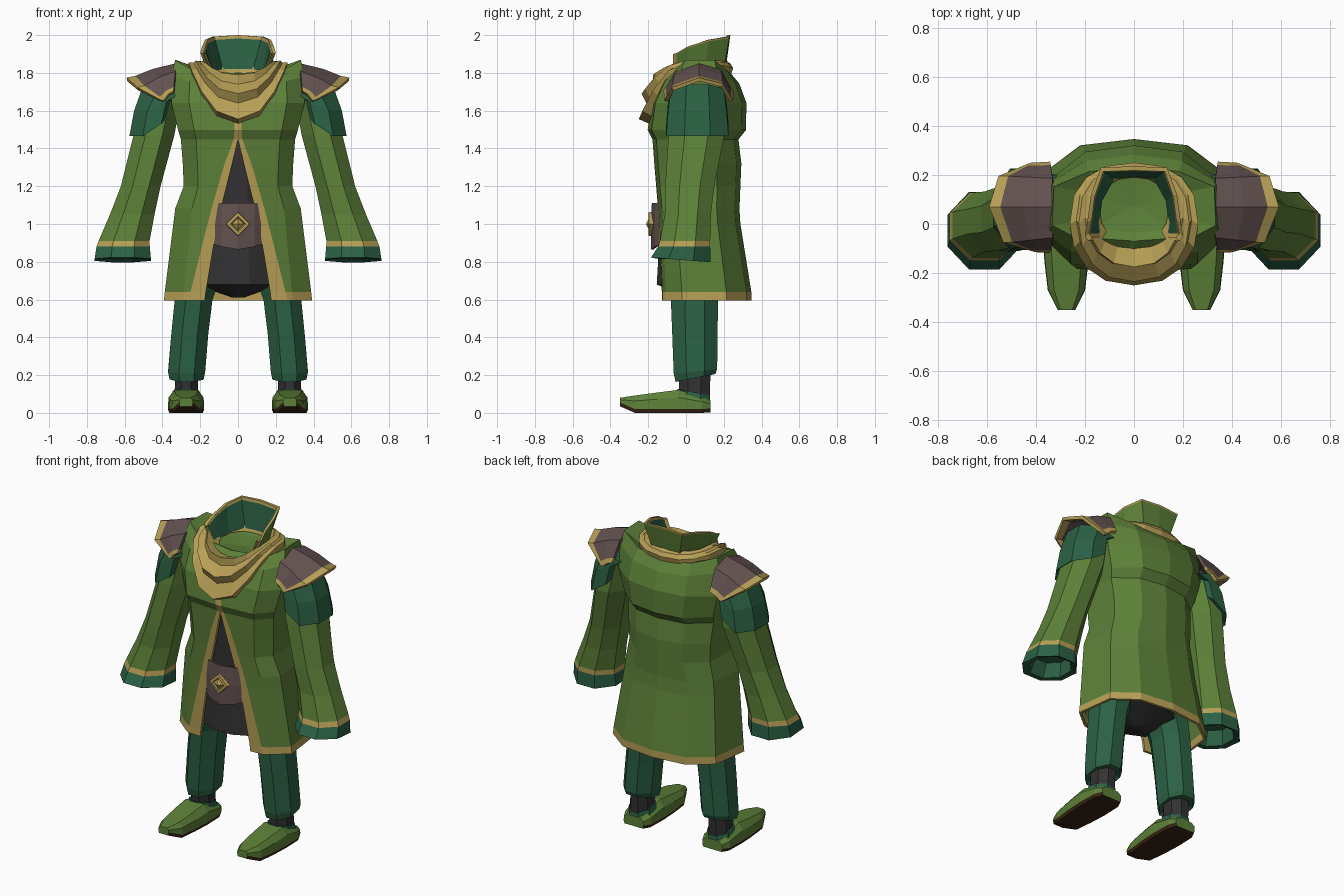
import bpy, bmesh, math
from mathutils import Vector

if "Cube" in bpy.data.objects:
    bpy.data.objects.remove(bpy.data.objects["Cube"])


def material(name, rgb):
    m = bpy.data.materials.new(name)
    m.diffuse_color = (*rgb, 1)
    m.use_nodes = True
    m.node_tree.nodes["Principled BSDF"].inputs["Base Color"].default_value = m.diffuse_color
    return m


GREEN = material("leaf green", (0.108, 0.218, 0.040))
TEAL = material("dark teal", (0.024, 0.118, 0.058))
GOLD = material("gold", (0.47, 0.345, 0.092))
BROWN = material("dusky brown", (0.125, 0.084, 0.080))
DARK = material("charcoal", (0.033, 0.031, 0.033))
SOLE = material("dark sole", (0.040, 0.017, 0.007))


def loft(name, rows, mats, rule=lambda i, j: 0, closed=True, cap0=None, cap1=None,
         mirror=False, solid=0):
    """Skin rows of points; rule(row, column) picks the material slot."""
    bm = bmesh.new()
    vs = [[bm.verts.new(p) for p in r] for r in rows]
    n = len(rows[0])
    for i in range(len(rows) - 1):
        for j in range(n if closed else n - 1):
            k = (j + 1) % n
            f = bm.faces.new((vs[i][j], vs[i][k], vs[i + 1][k], vs[i + 1][j]))
            f.material_index = rule(i, j)
    for ring_, slot in ((vs[0], cap0), (vs[-1], cap1)):
        if slot is not None:
            bm.faces.new(ring_).material_index = slot
    bmesh.ops.remove_doubles(bm, verts=bm.verts, dist=1e-4)
    bmesh.ops.recalc_face_normals(bm, faces=bm.faces)
    me = bpy.data.meshes.new(name)
    bm.to_mesh(me)
    bm.free()
    for m in mats:
        me.materials.append(m)
    ob = bpy.data.objects.new(name, me)
    bpy.context.collection.objects.link(ob)
    if mirror:
        ob.modifiers.new("mirror", 'MIRROR')
    if solid:
        s = ob.modifiers.new("thickness", 'SOLIDIFY')
        s.thickness, s.offset = solid, 0
    return ob


def ring(c, rx, ry, n=8, tilt=0, tilt_y=0, lift=0):
    """Near-horizontal ring; tilts lift the +x or +y side, lift raises the inner side."""
    pts, s = [], 1 / math.cos(math.pi / n)
    for k in range(n):
        a = (k + 0.5) * math.tau / n
        x, y = rx * s * math.cos(a), ry * s * math.sin(a)
        pts.append((c[0] + x, c[1] + y, c[2] + tilt * x + tilt_y * y + lift * max(0, .46 - c[0] - x)))
    return pts


def lerp(a, b, t):
    return a + (b - a) * t


# Coat: half profile per height, open at the front below the chest, rounder at the back hem
def coat_row(z, hw, yf, yb, w, trim, dz=0):
    back = .92 if z < 1.1 else .98
    return [(w, yf, z), (w + trim, yf + .003, z), (max(.74 * hw, w + trim), yf + .02, z + dz * .3),
            (hw, lerp(yf, yb, .22), z + dz), (hw * back, lerp(yf, yb, .72), z + dz),
            (.56 * hw, yb - .025, z + dz * .3), (0, yb, z)]


coat = [coat_row(*r) for r in (
    (.595, .385, -.12, .338, .175, .085), (.64, .38, -.12, .338, .17, .08),
    (1.0, .335, -.135, .28, .11, .05), (1.08, .325, -.14, .275, .09, .05),
    (1.2, .28, -.15, .28, .06, .045), (1.32, .285, -.16, .285, .03, .04),
    (1.45, .295, -.17, .27, 0, .022), (1.5, .31, -.195, .31, 0, .018),
    (1.64, .345, -.175, .312, 0, .018), (1.74, .345, -.125, .275, 0, .018, .04),
    (1.79, .33, -.07, .235, 0, .018, .07), (1.775, .22, -.04, .2, 0, .018, .01),
    (1.76, 0, .06, .06, 0, 0))]
loft("coat", coat, [GREEN, GOLD], lambda i, j: int(i == 0 or (j == 0 and i < 8)),
     closed=False, mirror=True, solid=.016)

# Tunic under the coat
loft("tunic", [ring((0, .04, .61), .03, .03, 12)] +
     [ring((0, .03, z), rx, ry, 12) for z, rx, ry in
      ((.68, .23, .185), (.9, .2, .172), (1.1, .19, .164), (1.5, .19, .165))],
     [DARK], cap0=0, cap1=0)

# Belt and buckle
belt_x = ((0, -.178, .865), (.085, -.158, .88), (.145, -.116, .90), (.23, -.04, .91))
loft("belt", [[(x, y, z) for x, y, z in belt_x], [(x, y - .003, 1.0) for x, y, z in belt_x],
              [(x, y + .003, 1.11) for x, y, z in belt_x]],
     [BROWN], closed=False, mirror=True, solid=.012)
diamond = [[(r * math.cos(k * math.pi / 2), y, 1 + r * math.sin(k * math.pi / 2)) for k in range(4)]
           for r, y in ((.066, -.17), (.062, -.197), (.040, -.199), (.034, -.192), (.031, -.195), (0, -.212))]
loft("buckle", diamond, [GOLD, BROWN], lambda i, j: int(i == 3))


# Scarf: folded cowl around the neck, drooping at the front
def scarf_row(rx, yb, yf, zb, zs, zf):
    row = []
    for k in range(9):
        a = math.pi * k / 8
        c = math.cos(a)
        flat = math.copysign(abs(c) ** (.8 if c > 0 else 1), c)
        row.append((rx * math.sin(a) ** .85, (yb + yf) / 2 + (yb - yf) / 2 * flat,
                    lerp(zs, zb if c > 0 else zf, c * c)))
    return row


loft("scarf", [scarf_row(*r) for r in (
    (.14, .19, -.08, 1.80, 1.80, 1.765), (.185, .215, -.175, 1.865, 1.865, 1.79),
    (.20, .225, -.175, 1.855, 1.86, 1.74), (.225, .235, -.235, 1.85, 1.865, 1.69),
    (.235, .24, -.21, 1.84, 1.855, 1.64), (.262, .25, -.25, 1.825, 1.855, 1.555),
    (.255, .235, -.17, 1.78, 1.78, 1.52))],
     [GOLD], closed=False, mirror=True)

# Collar: standing U, teal lining, gold rim
low = [(0, .21, 1.82), (.09, .20, 1.82), (.145, .10, 1.81), (.16, 0, 1.80), (.152, -.05, 1.80), (.145, -.065, 1.80)]
top = [(0, .235, 2.0), (.135, .23, 1.992), (.175, .12, 1.975), (.19, .01, 1.94), (.20, -.05, 1.905), (.185, -.07, 1.90)]


def collar_row(t, inset):
    return [Vector(a).lerp(Vector(b), t) - Vector((a[0] * inset * 6, (a[1] - .05) * inset * 6, 0))
            for a, b in zip(low, top)]


loft("collar", [collar_row(0, 0), collar_row(.95, 0), collar_row(1, 0), collar_row(1, .018),
                collar_row(.9, .018), collar_row(0, .018)],
     [GREEN, GOLD, TEAL], lambda i, j: 1 if i in (1, 2, 3) or j == 4 else (0 if i == 0 else 2),
     closed=False, mirror=True)

# Pauldrons: arch swept outward from the shoulder, gold along the free edges
inner = [(.34, -.11, 1.70), (.33, -.05, 1.80), (.33, .07, 1.84), (.33, .18, 1.81), (.34, .245, 1.69)]
outer = [(.40, -.105, 1.65), (.53, -.07, 1.715), (.588, .07, 1.765), (.55, .19, 1.735), (.42, .24, 1.65)]


def pauldron_row(t, h):
    p = [Vector(a).lerp(Vector(b), t) + Vector((0, 0, h)) for a, b in zip(inner, outer)]
    return [p[0], p[0].lerp(p[1], .22)] + p[1:4] + [p[4].lerp(p[3], .22), p[4]]


loft("pauldron", [pauldron_row(*r) for r in ((0, 0), (.45, .006), (.82, -.004), (1, 0))],
     [BROWN, GOLD], lambda i, j: int(i == 2 or j in (0, 5)), closed=False, mirror=True, solid=.02)

# Sleeves: short slanted teal oversleeve, long green sleeve, gold band and hollow teal cuff
loft("oversleeve", [ring((.37, .06, 1.70), .13, .14, tilt=.3), ring((.43, .06, 1.60), .12, .155, lift=.6),
                    ring((.455, .06, 1.465), .12, .165, lift=1.2), ring((.455, .06, 1.48), .10, .14, lift=1.2)],
     [TEAL], cap0=0, mirror=True)
loft("sleeve", [ring((.40, .06, 1.66), .095, .13, tilt=.2), ring((.445, .055, 1.47), .108, .148),
                ring((.515, .02, 1.2), .105, .13), ring((.56, .01, 1.05), .118, .122),
                ring((.603, -.005, .91), .135, .133), ring((.608, -.01, .88), .141, .138),
                ring((.610, -.027, .81), .149, .158, tilt_y=-.08), ring((.608, -.024, .815), .115, .12),
                ring((.603, -.01, .90), .10, .10)],
     [GREEN, GOLD, TEAL], lambda i, j: 0 if i < 4 else (1 if i == 4 else 2),
     cap0=0, cap1=2, mirror=True)

# Trousers, ankles and shoe rims
loft("trouser_leg", [ring((.272, .05, .20), .06, .08), ring((.272, .05, .185), .09, .105, tilt_y=.2),
                     ring((.272, .05, .22), .098, .115, tilt_y=.1), ring((.255, .047, .42), .098, .12),
                     ring((.235, .045, .6), .10, .125), ring((.2, .045, .75), .12, .13),
                     ring((.15, .045, .92), .12, .12)],
     [TEAL], cap0=0, cap1=0, mirror=True)
loft("ankle", [ring((.275, .045, .06), .062, .08), ring((.272, .045, .22), .06, .085)],
     [DARK], cap0=0, cap1=0, mirror=True)
loft("shoe_rim", [ring((.275, .045, .06), .08, .085, tilt_y=-.2), ring((.275, .04, .11), .07, .085, tilt_y=-.2),
                  ring((.275, .04, .11), .055, .07, tilt_y=-.2)],
     [TEAL], cap1=0, mirror=True)


# Shoes: sections from heel to toe, sole on the lowest strips
def shoe_row(y, w, b, t):
    half = [(w * .92, b), (w, b + .02), (w * .97, lerp(b + .02, t, .6)), (w * .66, t)]
    return [(.275 + x, y, z) for x, z in half] + [(.275 - x, y, z) for x, z in reversed(half)]


loft("shoe", [shoe_row(*r) for r in (
    (.13, .07, .003, .065), (.085, .092, 0, .085), (-.04, .096, 0, .122), (-.15, .09, 0, .108),
    (-.27, .076, 0, .092), (-.35, .036, .035, .08))],
     [GREEN, SOLE], lambda i, j: int(j in (0, 6, 7)), cap0=0, cap1=0, mirror=True)
